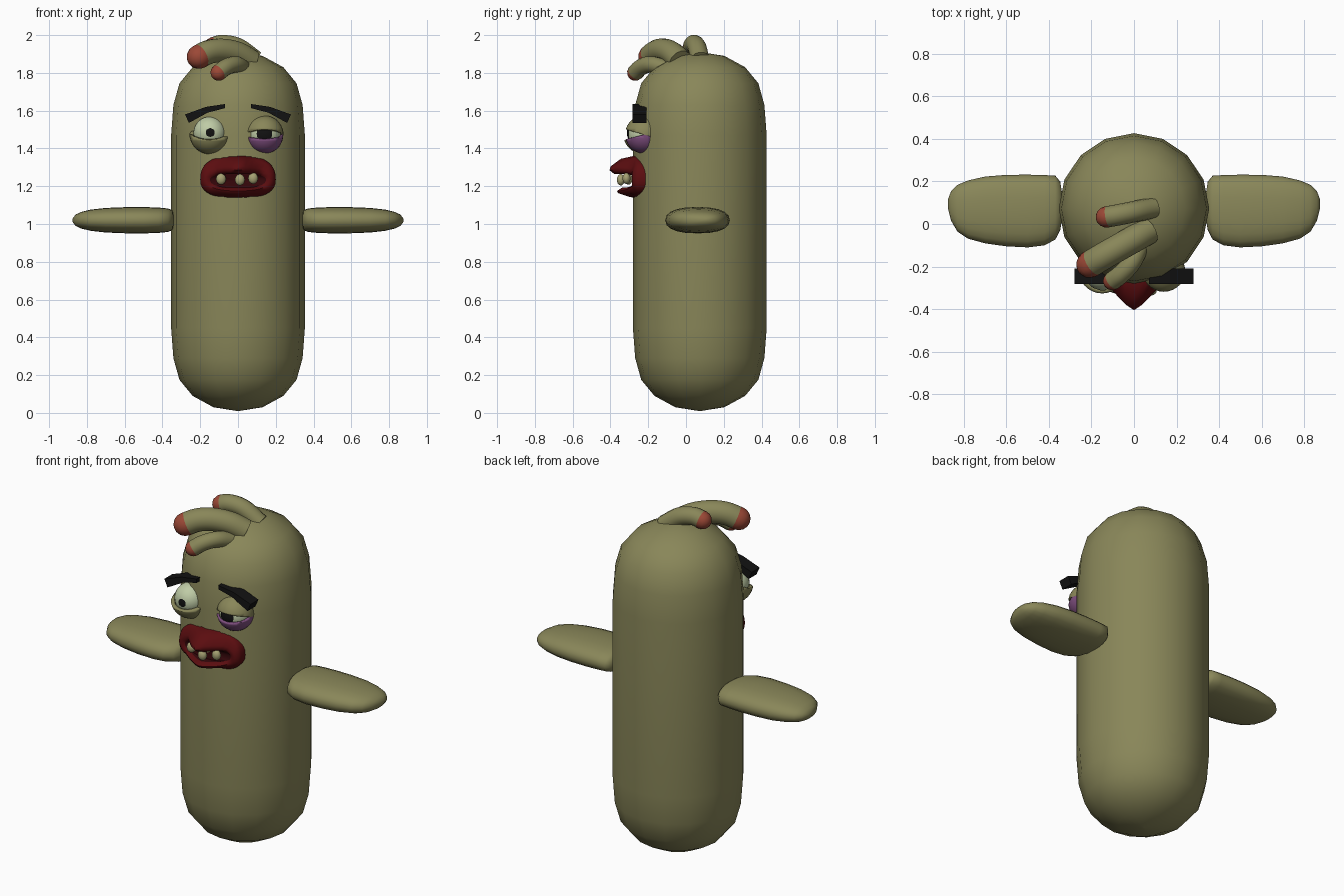
import bpy, bmesh, math
from mathutils import Vector

if "Cube" in bpy.data.objects:
    bpy.data.objects.remove(bpy.data.objects["Cube"])


def material(name, rgb):
    m = bpy.data.materials.new(name)
    m.diffuse_color = (*rgb, 1)
    m.use_nodes = True
    m.node_tree.nodes["Principled BSDF"].inputs["Base Color"].default_value = m.diffuse_color
    return m


SKIN = material("olive skin", (0.25, 0.24, 0.10))
TIP = material("brick red", (0.33, 0.065, 0.037))
LIP = material("deep red", (0.105, 0.004, 0.005))
INSIDE = material("dark maroon", (0.035, 0.002, 0.003))
PURPLE = material("bruise purple", (0.22, 0.08, 0.22))
EYE = material("pale green white", (0.52, 0.60, 0.38))
BLACK = material("black", (0.006, 0.006, 0.006))
TOOTH = material("dull cream", (0.38, 0.36, 0.17))


def finish(name, bm, mats, angle=60):
    bmesh.ops.recalc_face_normals(bm, faces=bm.faces)
    me = bpy.data.meshes.new(name)
    bm.to_mesh(me)
    bm.free()
    for m in mats:
        me.materials.append(m)
    ob = bpy.data.objects.new(name, me)
    bpy.context.collection.objects.link(ob)
    bpy.ops.object.select_all(action='DESELECT')
    ob.select_set(True)
    bpy.context.view_layer.objects.active = ob
    if angle:
        bpy.ops.object.shade_smooth_by_angle(angle=math.radians(angle))
    return ob


def loft(name, rings, mats, rule=lambda i: 0, angle=60, caps=(True, True)):
    """Skin a list of equal rings; rule gives the material for each band."""
    bm = bmesh.new()
    vs = [[bm.verts.new(p) for p in r] for r in rings]
    n = len(vs[0])
    for i in range(len(vs) - 1):
        for j in range(n):
            k = (j + 1) % n
            f = bm.faces.new((vs[i][j], vs[i][k], vs[i + 1][k], vs[i + 1][j]))
            f.material_index = rule(i)
    for use, ring, idx in ((caps[0], vs[0], 0), (caps[1], vs[-1], len(vs) - 2)):
        if use:
            mid = bm.verts.new(sum((v.co for v in ring), Vector()) / n)
            for j in range(n):
                f = bm.faces.new((ring[j], ring[(j + 1) % n], mid))
                f.material_index = rule(idx)
    return finish(name, bm, mats, angle)


def turn(n):
    return [2 * math.pi * j / n for j in range(n)]


def spow(v, e):
    return math.copysign(abs(v) ** e, v)


# Body: sixteen-sided capsule
half = [(0.005, 0.01), (0.13, 0.03), (0.24, 0.09), (0.31, 0.175), (0.342, 0.29), (0.354, 0.45)]
profile = half + [(r, 1.92 - z) for r, z in reversed(half)]
loft("body", [[(r * math.cos(t), 0.073 + r * math.sin(t), z) for t in turn(16)]
              for r, z in profile], [SKIN])

# Arms: flat paddles, as sections of x, centre y, half depth, half height
sections = [(0.338, 0.085, 0.06, 0.03), (0.347, 0.085, 0.115, 0.052), (0.37, 0.077, 0.15, 0.062),
            (0.42, 0.065, 0.165, 0.067), (0.5, 0.061, 0.171, 0.07), (0.6, 0.063, 0.168, 0.069),
            (0.7, 0.066, 0.157, 0.065), (0.78, 0.068, 0.137, 0.056), (0.83, 0.074, 0.11, 0.044),
            (0.86, 0.085, 0.07, 0.03), (0.875, 0.095, 0.02, 0.01)]
for side, label in ((1, "left"), (-1, "right")):
    loft(label + "_arm", [[(side * x, cy + hy * spow(math.cos(t), 0.85),
                            1.02 + hz * spow(math.sin(t), 0.85)) for t in turn(20)]
                          for x, cy, hy, hz in sections], [SKIN])


# Head stalks: bent tubes with a rounded, coloured tip
def stalk(name, pts, radius, tip_len):
    pts = [Vector(p) for p in pts]
    ext = [2 * pts[0] - pts[1]] + pts + [2 * pts[-1] - pts[-2]]
    path = []
    for i in range(1, len(ext) - 2):
        a, b, c, d = ext[i - 1:i + 3]
        for s in range(5):
            t = s / 5
            path.append(0.5 * (2 * b + (c - a) * t + (2 * a - 5 * b + 4 * c - d) * t * t
                               + (3 * b - a - 3 * c + d) * t ** 3))
    path.append(pts[-1])
    out = (path[0] - path[1]).normalized()
    frames = [(path[0] + out * radius * math.cos(a), out, radius * math.sin(a))
              for a in (0.08, 0.4, 0.8, 1.2)]
    for i, p in enumerate(path):
        d = path[max(i - 1, 0)] - path[min(i + 1, len(path) - 1)]
        frames.append((p, d.normalized(), radius))
    rings, run, lengths = [], 0, []
    for i, (p, d, r) in enumerate(frames):
        u = d.cross(Vector((0, 0, 1))).normalized()
        w = u.cross(d)
        rings.append([p + r * (u * math.cos(t) + w * math.sin(t)) for t in turn(14)])
        run += (p - frames[i - 1][0]).length if i else 0
        lengths.append(run)
    loft(name, rings, [SKIN, TIP], lambda i: int(lengths[i] < tip_len))


stalk("large_stalk", [(-0.208, -0.19, 1.885), (-0.15, -0.155, 1.912), (-0.08, -0.115, 1.918),
                      (0.0, -0.07, 1.90), (0.07, -0.03, 1.86)], 0.064, 0.075)
stalk("back_stalk", [(-0.13, 0.033, 1.94), (-0.08, 0.042, 1.952), (0.0, 0.058, 1.935),
                     (0.09, 0.075, 1.87)], 0.05, 0.05)
stalk("small_stalk", [(-0.102, -0.268, 1.802), (-0.06, -0.235, 1.832), (-0.01, -0.18, 1.845),
                      (0.03, -0.1, 1.82)], 0.044, 0.035)


# Eyes: balls, with pupils and lids cut from slightly larger spheres
def ball(name, c, r, mat, scale=(1, 1, 1), cut=None, thick=0):
    bm = bmesh.new()
    bmesh.ops.create_uvsphere(bm, u_segments=28, v_segments=18, radius=r)
    if cut:
        point, normal = cut
        bmesh.ops.bisect_plane(bm, geom=bm.verts[:] + bm.edges[:] + bm.faces[:],
                               plane_co=point, plane_no=normal, clear_outer=True)
    for v in bm.verts:
        v.co = Vector(c) + Vector([a * b for a, b in zip(v.co, scale)])
    ob = finish(name, bm, [mat], 50)
    if thick:
        mod = ob.modifiers.new("thickness", 'SOLIDIFY')
        mod.thickness = thick
    return ob


def tilt(deg, sign):
    a = math.radians(deg)
    return (0, 0, 0), (0, -sign * math.sin(a), sign * math.cos(a))


right_eye, left_eye = (-0.15, -0.225, 1.477), (0.14, -0.222, 1.473)
ball("right_eyeball", (-0.15, -0.225, 1.482), 0.086, EYE)
ball("left_eyeball", left_eye, 0.086, EYE)
ball("right_lower_lid", right_eye, 0.107, SKIN, cut=tilt(18, 1), thick=0.02)
ball("left_lower_lid", left_eye, 0.1, PURPLE, cut=tilt(14, 1), thick=0.012)
ball("left_upper_lid", left_eye, 0.101, SKIN, cut=tilt(-16, -1), thick=0.014)
ball("right_pupil", (-0.147, -0.225, 1.484), 0.088, BLACK, cut=((0, -0.0843, 0), (0, 1, 0)))
ball("left_pupil", (0.14, -0.222, 1.478), 0.089, BLACK, cut=((0, -0.0785, 0), (0, 1, 0)))

# Eyebrows: slanted wedges
brow = [(0.28, 1.58), (0.17, 1.62), (0.07, 1.635), (0.07, 1.613), (0.16, 1.59), (0.26, 1.535)]
for side, label in ((1, "left"), (-1, "right")):
    loft(label + "_eyebrow", [[(side * x, y, z) for x, z in brow] for y in (-0.283, -0.21)],
         [BLACK], angle=0)


# Mouth: beaked lips around a dark opening
def crest(x, up):
    v = math.sqrt(x * x + 0.0004) - 0.02
    return -0.405 + 1.1 * v if up else -0.365 + 0.6 * v


def lip_ring(hx, top, bottom, depth):
    ring = []
    for t in turn(40):
        x, s = hx * spow(math.cos(t), 0.8), spow(math.sin(t), 0.8)
        z = 1.235 + s * ((top - 1.235) if s > 0 else (1.235 - bottom))
        w = (math.sin(t) * 2.5 + 1) / 2
        w = min(max(w, 0), 1)
        ring.append((x, depth(x, crest(x, True) * w + crest(x, False) * (1 - w)), z))
    return ring


loft("mouth", [lip_ring(0.195, 1.35, 1.14, lambda x, c: -0.19),
               lip_ring(0.2, 1.365, 1.135, lambda x, c: -0.255),
               lip_ring(0.192, 1.345, 1.145, lambda x, c: min(c + 0.06, -0.272)),
               lip_ring(0.178, 1.305, 1.163, lambda x, c: min(c + 0.006, -0.285)),
               lip_ring(0.165, 1.285, 1.175, lambda x, c: min(c, -0.287)),
               lip_ring(0.148, 1.265, 1.192, lambda x, c: min(c + 0.025, -0.281)),
               lip_ring(0.135, 1.268, 1.188, lambda x, c: -0.287 + 0.8 * x * x)],
     [LIP, INSIDE], lambda i: int(i >= 5), caps=(True, True))

# Teeth: three small rounded pegs
for name, x, y, z in (("right_tooth", -0.09, -0.305, 1.238), ("middle_tooth", 0.01, -0.345, 1.234),
                      ("left_tooth", 0.08, -0.315, 1.242)):
    ball(name, (x, y, z), 0.026, TOOTH, scale=(1, 0.8, 1.15))
